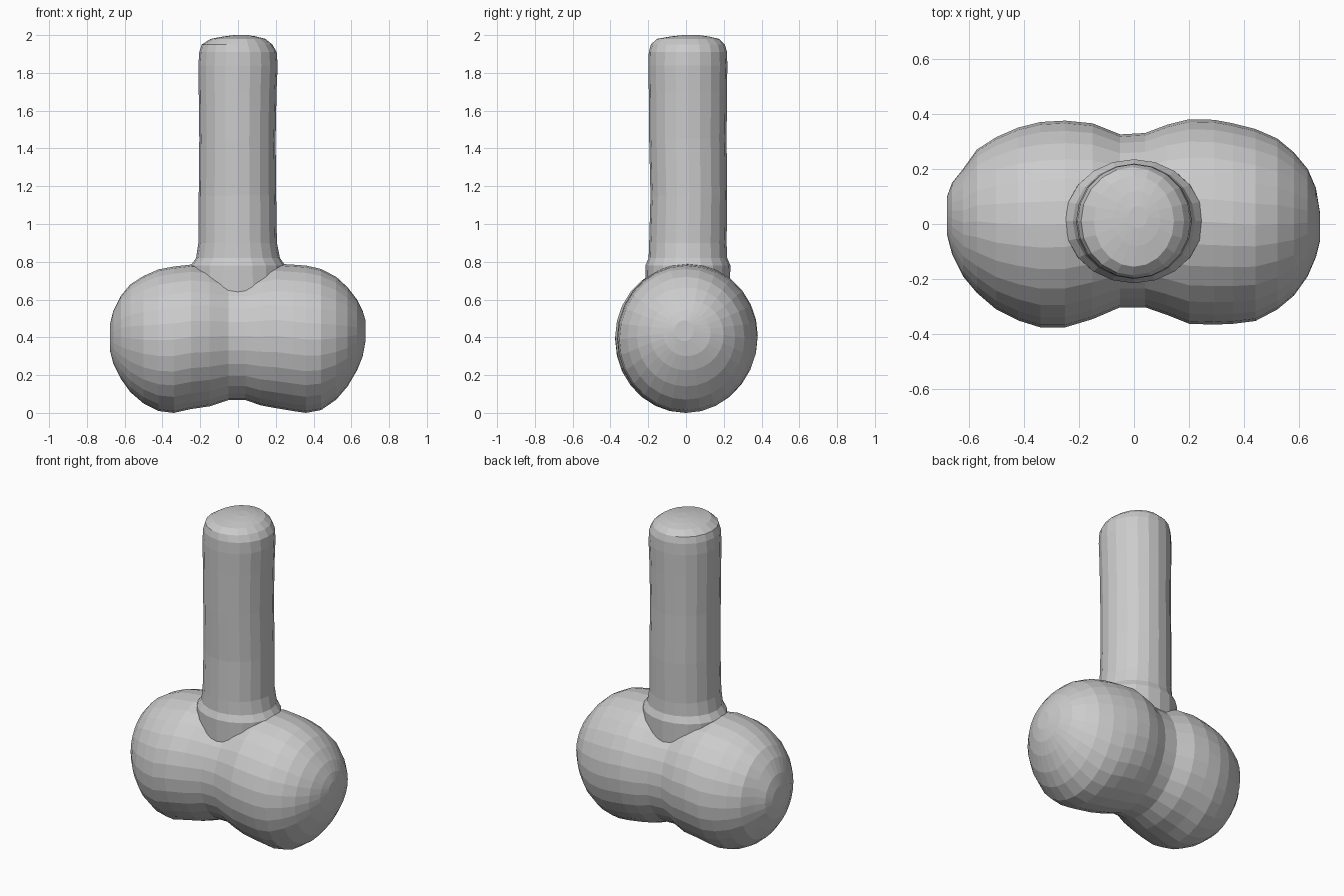
import bpy, bmesh
from math import sin, cos, tau


def loft(name, rings):
    """Skin a list of point rings, closing both ends with flat caps."""
    bm = bmesh.new()
    loops = [[bm.verts.new(p) for p in ring] for ring in rings]
    for a, b in zip(loops, loops[1:]):
        for i in range(len(a)):
            j = (i + 1) % len(a)
            bm.faces.new((a[i], a[j], b[j], b[i]))
    bm.faces.new(loops[0][::-1])
    bm.faces.new(loops[-1])
    bmesh.ops.recalc_face_normals(bm, faces=bm.faces)
    mesh = bpy.data.meshes.new(name)
    bm.to_mesh(mesh)
    bm.free()
    obj = bpy.data.objects.new(name, mesh)
    bpy.context.collection.objects.link(obj)
    return obj


def ring_x(x, bottom, top, front, back, n=28):
    cz, rz = (top + bottom) / 2, (top - bottom) / 2
    cy, ry = (front + back) / 2, (back - front) / 2
    return [(x, cy + ry * cos(tau * i / n), cz + rz * sin(tau * i / n)) for i in range(n)]


def ring_z(z, cx, cy, rx, ry, n=20, tilt=0.0):
    return [(cx + rx * cos(tau * i / n), cy + ry * sin(tau * i / n), z + tilt * cos(tau * i / n))
            for i in range(n)]


# Double-lobed base: x, bottom, top, front, back
base = loft("base", [ring_x(*s) for s in [
    (-0.678, 0.33, 0.47, -0.04, 0.10),
    (-0.66, 0.26, 0.54, -0.11, 0.15),
    (-0.62, 0.18, 0.62, -0.19, 0.20),
    (-0.57, 0.11, 0.68, -0.25, 0.27),
    (-0.50, 0.05, 0.725, -0.31, 0.315),
    (-0.42, 0.01, 0.76, -0.35, 0.35),
    (-0.34, 0.00, 0.775, -0.375, 0.37),
    (-0.25, 0.02, 0.785, -0.375, 0.375),
    (-0.15, 0.035, 0.775, -0.345, 0.365),
    (-0.05, 0.068, 0.745, -0.302, 0.325),
    (0.04, 0.068, 0.745, -0.302, 0.33),
    (0.12, 0.04, 0.77, -0.33, 0.36),
    (0.20, 0.025, 0.79, -0.362, 0.38),
    (0.29, 0.01, 0.785, -0.365, 0.378),
    (0.36, 0.00, 0.78, -0.362, 0.365),
    (0.44, 0.015, 0.762, -0.352, 0.345),
    (0.52, 0.07, 0.72, -0.31, 0.31),
    (0.58, 0.14, 0.665, -0.26, 0.26),
    (0.63, 0.225, 0.60, -0.19, 0.20),
    (0.66, 0.30, 0.54, -0.12, 0.13),
    (0.675, 0.38, 0.49, -0.06, 0.04),
]])

# Upright shaft with flared foot and rounded top: z, centre x/y, radius x/y
shaft = loft("shaft", [ring_z(*s) for s in [
    (0.55, 0.0, 0.01, 0.26, 0.22),
    (0.78, 0.0, 0.01, 0.25, 0.225),
    (0.82, 0.0, 0.01, 0.222, 0.208),
    (0.90, -0.002, 0.01, 0.208, 0.205),
    (1.15, -0.003, 0.015, 0.205, 0.203),
    (1.45, -0.003, 0.01, 0.202, 0.205),
    (1.70, -0.002, 0.01, 0.206, 0.207),
    (1.84, 0.0, 0.01, 0.210, 0.209),
    (1.91, 0.0, 0.01, 0.205, 0.207),
    (1.95, -0.005, 0.01, 0.187, 0.196),
    (1.98, 0.0, 0.01, 0.145, 0.165),
    (1.993, 0.01, 0.02, 0.085, 0.10),
    (2.0, 0.015, 0.025, 0.035, 0.04),
]])

# Fuse the shaft into the base
mod = base.modifiers.new("fuse", 'BOOLEAN')
mod.operation = 'UNION'
mod.solver = 'EXACT'
mod.object = shaft
bpy.context.view_layer.objects.active = base
base.select_set(True)
bpy.ops.object.modifier_apply(modifier=mod.name)
bpy.data.objects.remove(shaft)
base.name = "base_with_shaft"
